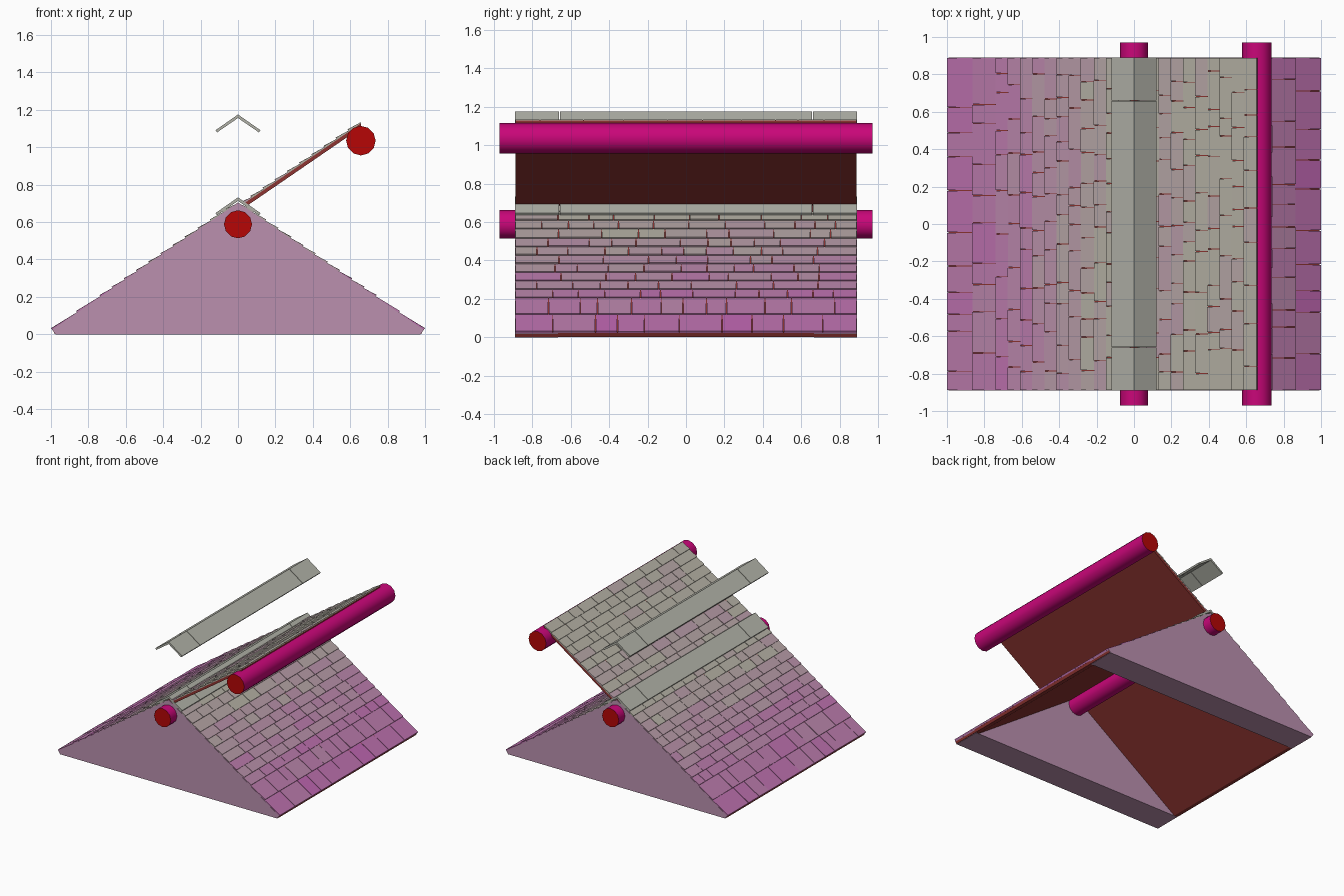
import bpy, bmesh, math, random
from mathutils import Vector

if "Cube" in bpy.data.objects:
    bpy.data.objects.remove(bpy.data.objects["Cube"])

random.seed(4)


def material(name, r, g, b):
    m = bpy.data.materials.new(name)
    lin = [(c / 255) ** 2.2 for c in (r, g, b)]
    m.diffuse_color = (*lin, 1)
    m.use_nodes = True
    m.node_tree.nodes["Principled BSDF"].inputs["Base Color"].default_value = m.diffuse_color
    return m


wall_mat = material("wall_mauve", 185, 143, 173)
under_mat = material("underside_brown", 140, 55, 52)
beam_mat = material("beam_magenta", 200, 15, 120)
end_mat = material("beam_end_red", 180, 15, 15)
cap_mat = material("cap_grey", 175, 176, 166)

# Tile shades run from purple at the eaves to grey at the ridge
SHADES = 8
low, high = (186, 100, 172), (176, 172, 160)
tile_mats = [material(f"tile_{i}", *[a + (b - a) * i / (SHADES - 1) for a, b in zip(low, high)])
             for i in range(SHADES)]


def finish(name, bm, mats):
    bmesh.ops.recalc_face_normals(bm, faces=bm.faces)
    me = bpy.data.meshes.new(name)
    bm.to_mesh(me)
    bm.free()
    for m in mats:
        me.materials.append(m)
    ob = bpy.data.objects.new(name, me)
    bpy.context.collection.objects.link(ob)
    return ob


def prism(name, profile, y0, y1, mat):
    """Extrude an x-z outline along y."""
    bm = bmesh.new()
    face = bm.faces.new([bm.verts.new((x, y0, z)) for x, z in profile])
    ext = bmesh.ops.extrude_face_region(bm, geom=[face])
    verts = [v for v in ext["geom"] if isinstance(v, bmesh.types.BMVert)]
    bmesh.ops.translate(bm, verts=verts, vec=(0, y1 - y0, 0))
    return finish(name, bm, [mat])


def tiles(name, origin, side, rows, shade):
    """Lay rows of thin tilted tiles down a slope; rows are x distances."""
    down = Vector((side * 0.825, 0, -0.565))
    normal = Vector((side * 0.565, 0, 0.825))
    org = Vector((origin[0], 0, origin[1]))
    bm = bmesh.new()
    for a, b in zip(rows[:-1], rows[1:]):
        s0, s1 = a / 0.825, b / 0.825
        y = -0.89
        while y < 0.889:
            y2 = y + random.uniform(0.09, 0.24)
            if y2 > 0.82:
                y2 = 0.89
            lift = random.uniform(0.008, 0.0105)
            section = [(s0, -0.004), (s1, -0.004), (s1, lift), (s0, 0.002)]
            ends = []
            for yy in (y + 0.002, y2 - 0.002):
                ends.append([bm.verts.new(org + down * s + normal * h + Vector((0, yy, 0)))
                             for s, h in section])
            index = shade((a + b) / 2) + random.choice((-1, 0, 0, 0, 1))
            faces = [bm.faces.new(ends[0]), bm.faces.new(ends[1][::-1])]
            for i in range(4):
                j = (i + 1) % 4
                faces.append(bm.faces.new((ends[0][i], ends[0][j], ends[1][j], ends[1][i])))
            for f in faces:
                f.material_index = max(0, min(SHADES - 1, index))
            y = y2
    return finish(name, bm, tile_mats)


def beam(name, x, z, r):
    """Round beam along y with red end grain."""
    bpy.ops.mesh.primitive_cylinder_add(vertices=12, radius=r, depth=1.94,
                                        location=(x, 0, z), rotation=(math.pi / 2, 0, 0))
    ob = bpy.context.object
    ob.name = name
    ob.data.materials.append(beam_mat)
    ob.data.materials.append(end_mat)
    for p in ob.data.polygons:
        p.material_index = 1 if len(p.vertices) > 4 else 0
    bpy.ops.object.shade_smooth_by_angle(angle=math.radians(40))


# Main roof slopes with their tiles
edges = [0.02, 0.08, 0.145, 0.21, 0.28, 0.345, 0.41, 0.475, 0.54, 0.605, 0.67, 0.735, 0.86, 0.994]
for label, s in (("left", -1), ("right", 1)):
    prism(f"{label}_roof_slope",
          [(0, 0.705), (s * 0.992, 0.025), (s * 0.98, 0.002), (s * 0.95, 0.002), (0, 0.66)],
          -0.887, 0.887, under_mat)
    tiles(f"{label}_roof_tiles", (0, 0.705), s, edges,
          lambda x: round((1 - x) * 7.5))

# Thick gable walls at both ends
gable = [(0, 0.704), (0.993, 0.024), (0.975, 0), (-0.975, 0), (-0.993, 0.024)]
prism("front_gable", gable, -0.89, -0.665, wall_mat)
prism("back_gable", gable, 0.665, 0.89, wall_mat)

# Raised upper panel rising from the ridge, tiled on top
prism("raised_panel", [(0.03, 0.703), (0.657, 1.132), (0.657, 1.104), (0.047, 0.686)],
      -0.887, 0.887, under_mat)
tiles("raised_panel_tiles", (0.657, 1.132), -1,
      [0.065 * i for i in range(10)] + [0.625], lambda x: 7 if x < 0.4 else 6)

# Beams under the ridge and under the raised panel
beam("ridge_beam", 0, 0.588, 0.075)
beam("panel_beam", 0.657, 1.035, 0.079)

# V-shaped ridge caps in three lengths: one set on the ridge, one floating above
for label, dz in (("ridge", 0), ("upper", 0.443)):
    half = [(0.12, 0.648), (0.112, 0.636)]
    vee = [(0, 0.732), *half, (0, 0.713), *[(-x, z) for x, z in half[::-1]]]
    vee = [(x, z + dz) for x, z in vee]
    for part, y0, y1 in (("front", -0.89, -0.661), ("middle", -0.657, 0.657), ("back", 0.661, 0.89)):
        prism(f"{label}_cap_{part}", vee, y0, y1, cap_mat)
